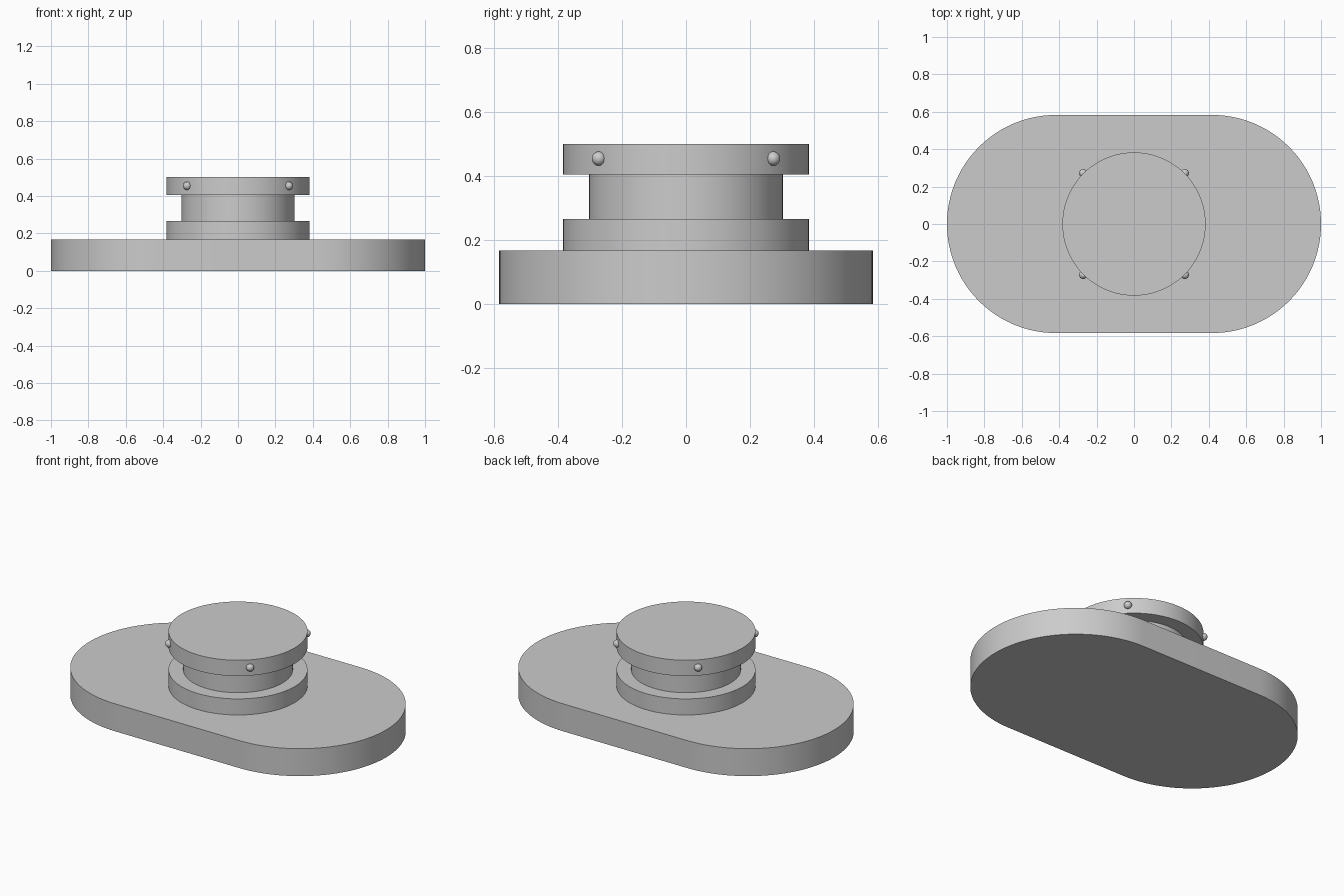
import bpy, bmesh
from math import sin, cos, pi, radians

cube = bpy.data.objects.get("Cube")
if cube:
    bpy.data.objects.remove(cube, do_unlink=True)

# Single grey material
grey = bpy.data.materials.new("plain grey")
grey.use_nodes = True
grey.diffuse_color = (0.6, 0.6, 0.6, 1)
grey.node_tree.nodes["Principled BSDF"].inputs["Base Color"].default_value = grey.diffuse_color


def finish(name, bm):
    """Turn a bmesh into a smooth-shaded object with sharp rims."""
    bmesh.ops.recalc_face_normals(bm, faces=bm.faces)
    mesh = bpy.data.meshes.new(name)
    bm.to_mesh(mesh)
    bm.free()
    mesh.materials.append(grey)
    obj = bpy.data.objects.new(name, mesh)
    bpy.context.collection.objects.link(obj)
    bpy.ops.object.select_all(action='DESELECT')
    obj.select_set(True)
    bpy.context.view_layer.objects.active = obj
    bpy.ops.object.shade_smooth_by_angle(angle=radians(30))
    return obj


# Base plate: rounded-end outline, extruded upward
END_RADIUS, BASE_HEIGHT, ARC_STEPS = 0.583, 0.167, 48
bm = bmesh.new()
outline = []
for side in (1, -1):
    for i in range(ARC_STEPS + 1):
        a = -pi / 2 + pi * i / ARC_STEPS
        x = side * (1 - END_RADIUS + END_RADIUS * cos(a))
        outline.append(bm.verts.new((x, side * END_RADIUS * sin(a), 0)))
bottom = bm.faces.new(outline)
top = bmesh.ops.extrude_face_region(bm, geom=[bottom], use_keep_orig=True)["geom"]
bmesh.ops.translate(bm, vec=(0, 0, BASE_HEIGHT),
                    verts=[v for v in top if isinstance(v, bmesh.types.BMVert)])
finish("base_plate", bm)

# Spool: lower flange, narrow neck and cap, turned from one profile
FLANGE, NECK = 0.383, 0.302
profile = [(FLANGE, BASE_HEIGHT), (FLANGE, 0.265), (NECK, 0.265),
           (NECK, 0.404), (FLANGE, 0.404), (FLANGE, 0.5)]
SEGMENTS = 96
bm = bmesh.new()
rings = []
for r, z in profile:
    rings.append([bm.verts.new((r * cos(2 * pi * i / SEGMENTS), r * sin(2 * pi * i / SEGMENTS), z))
                  for i in range(SEGMENTS)])
for low, high in zip(rings, rings[1:]):
    for i in range(SEGMENTS):
        j = (i + 1) % SEGMENTS
        bm.faces.new((low[i], low[j], high[j], high[i]))
bm.faces.new(rings[0])
bm.faces.new(rings[-1])
finish("spool", bm)

# Four small round studs on the cap rim
for x_side, x_name in ((1, "left"), (-1, "right")):
    for y_side, y_name in ((-1, "front"), (1, "back")):
        bm = bmesh.new()
        bmesh.ops.create_uvsphere(bm, u_segments=32, v_segments=16, radius=0.022)
        stud = finish(f"stud_{y_name}_{x_name}", bm)
        stud.location = (x_side * 0.272, y_side * 0.272, 0.454)
